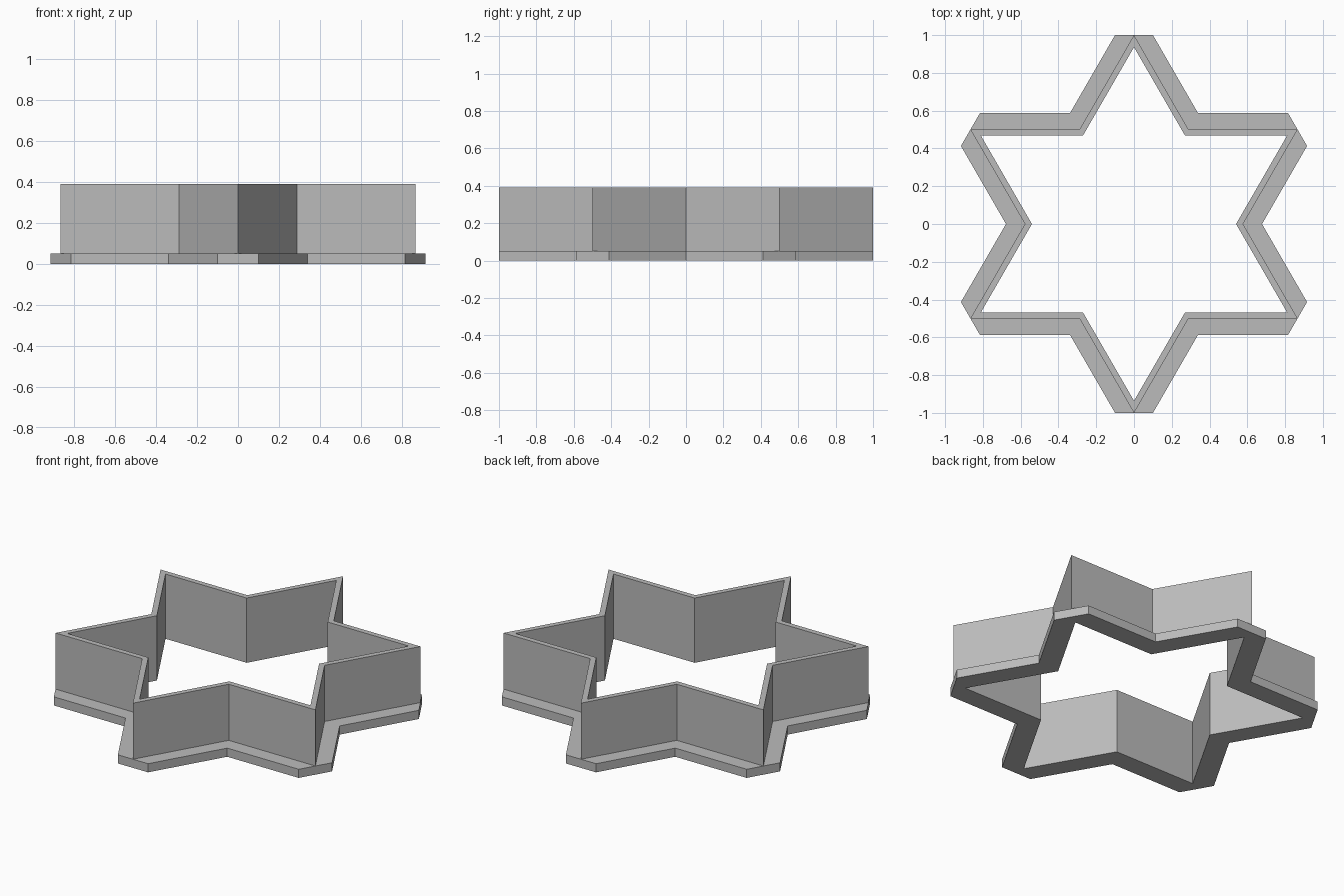
import bpy, bmesh
from math import sin, cos, tan, radians, sqrt

default = bpy.data.objects.get("Cube")
if default:
    bpy.data.objects.remove(default, do_unlink=True)

HEIGHT = 0.39      # full wall height
RIM_HEIGHT = 0.052 # thickness of the flat grip rim
WALL = 0.032       # wall thickness
RIM = 0.087        # rim width
SIDE = 0.5         # distance from centre to each straight edge


def star_loop(offset, trim=False):
    """Star outline moved out by offset; trim cuts the tips flat at radius 1."""
    tip = 1.0 if trim else 2 * (SIDE + offset)
    half = 2 * offset * tan(radians(30)) if trim else 0.0
    notch = (SIDE + offset) * 2 / sqrt(3)
    points = []
    for k in range(6):
        a = radians(60 * k + 30)
        # flat tip: corner, middle, corner
        for s in (-half, 0, half):
            points.append((tip * cos(a) - s * sin(a), tip * sin(a) + s * cos(a)))
        b = a + radians(30)
        points.append((notch * cos(b), notch * sin(b)))
    return points


# Cross-section of the cutter as a closed series of outlines
inner = star_loop(-WALL)
outer = star_loop(0)
rim = star_loop(RIM, trim=True)
section = [(inner, 0), (rim, 0), (rim, RIM_HEIGHT),
           (outer, RIM_HEIGHT), (outer, HEIGHT), (inner, HEIGHT)]

bm = bmesh.new()
rings = [[bm.verts.new((x, y, z)) for x, y in loop] for loop, z in section]
for i, ring in enumerate(rings):
    following = rings[(i + 1) % len(rings)]
    for j in range(len(ring)):
        n = (j + 1) % len(ring)
        bm.faces.new((ring[j], ring[n], following[n], following[j]))
# Weld the points that meet at the sharp tips
bmesh.ops.remove_doubles(bm, verts=bm.verts[:], dist=0.0005)
bmesh.ops.recalc_face_normals(bm, faces=bm.faces[:])

mesh = bpy.data.meshes.new("star_cutter")
bm.to_mesh(mesh)
bm.free()

# Plain grey finish
grey = bpy.data.materials.new("plain grey")
grey.use_nodes = True
colour = (0.5, 0.5, 0.5, 1)
grey.diffuse_color = colour
grey.node_tree.nodes["Principled BSDF"].inputs["Base Color"].default_value = colour
mesh.materials.append(grey)

cutter = bpy.data.objects.new("star_cutter", mesh)
bpy.context.collection.objects.link(cutter)
